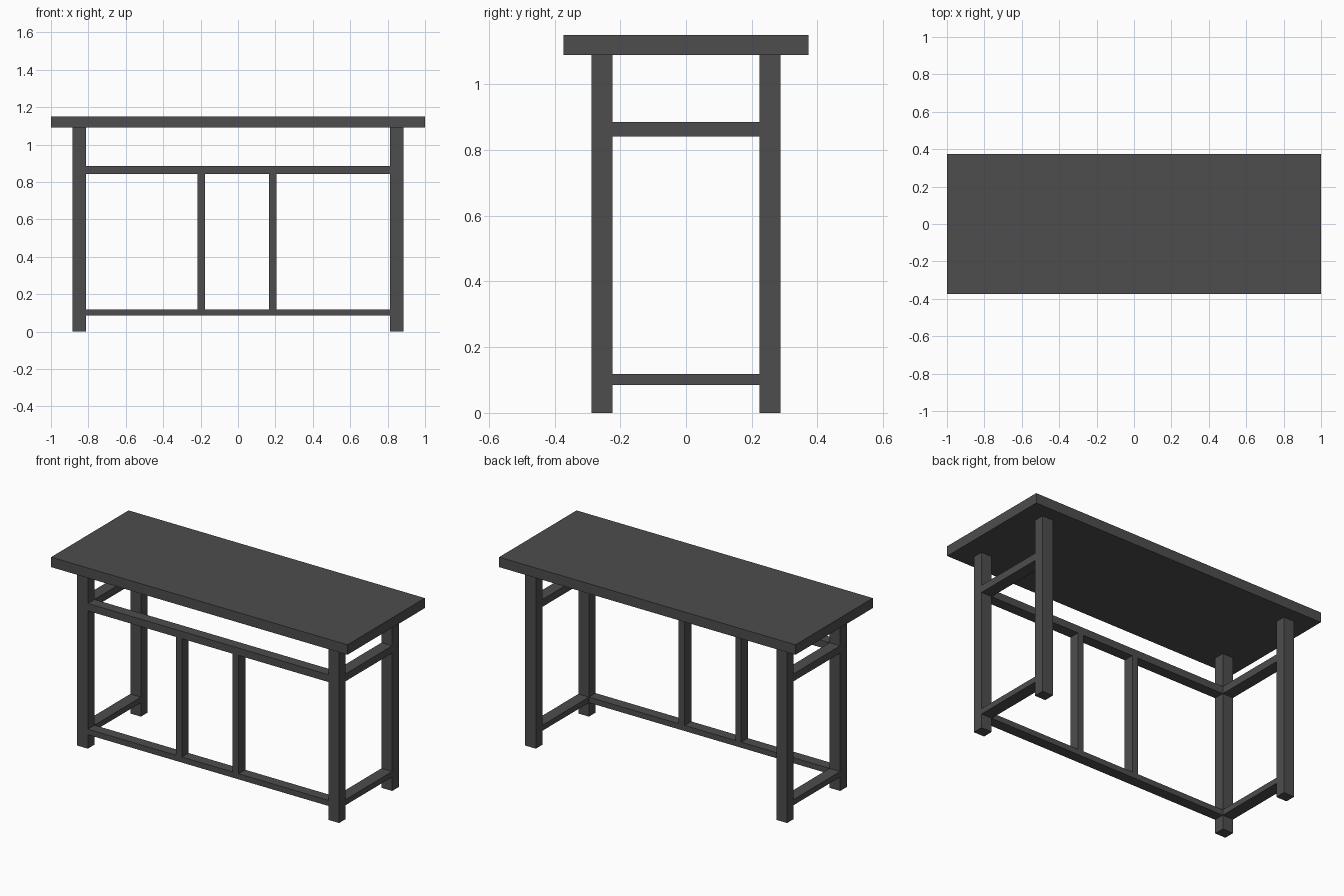
import bpy

cube = bpy.data.objects.get("Cube")
if cube:
    bpy.data.objects.remove(cube, do_unlink=True)

charcoal = bpy.data.materials.new("charcoal")
charcoal.use_nodes = True
colour = (0.075, 0.075, 0.075, 1)
charcoal.diffuse_color = colour
shader = next(n for n in charcoal.node_tree.nodes if n.type == "BSDF_PRINCIPLED")
shader.inputs["Base Color"].default_value = colour


def box(name, xs, ys, zs):
    """Box spanning the given (low, high) range on each axis."""
    spans = (xs, ys, zs)
    bpy.ops.mesh.primitive_cube_add(size=1, location=[sum(s) / 2 for s in spans])
    ob = bpy.context.object
    ob.name = name
    ob.scale = [s[1] - s[0] for s in spans]
    bpy.ops.object.transform_apply(location=False, rotation=False, scale=True)
    ob.data.materials.append(charcoal)
    return ob


def mirrored(low, high, side):
    return tuple(sorted((low * side, high * side)))


LEG_X = (0.812, 0.884)
LEG_Y = (0.224, 0.288)
TOP_Z = 1.09
RAILS = {"lower": (0.085, 0.119), "upper": (0.841, 0.886)}
FRONT = mirrored(*LEG_Y, -1)

# Table top
box("table_top", (-1, 1), (-0.373, 0.373), (TOP_Z, 1.151))

# Legs and the side rails between them
for side, side_name in ((1, "left"), (-1, "right")):
    xs = mirrored(*LEG_X, side)
    for end, end_name in ((-1, "front"), (1, "back")):
        box(f"{end_name}_{side_name}_leg", xs, mirrored(*LEG_Y, end), (0, TOP_Z))
    for level, zs in RAILS.items():
        box(f"{side_name}_{level}_rail", xs, (-LEG_Y[0], LEG_Y[0]), zs)

# Front rails
for level, zs in RAILS.items():
    box(f"front_{level}_rail", (-LEG_X[0], LEG_X[0]), FRONT, zs)

# Front uprights between the rails
for name, x in (("right", -0.196), ("left", 0.186)):
    box(f"{name}_upright", (x - 0.02, x + 0.02), FRONT,
        (RAILS["lower"][1], RAILS["upper"][0]))
